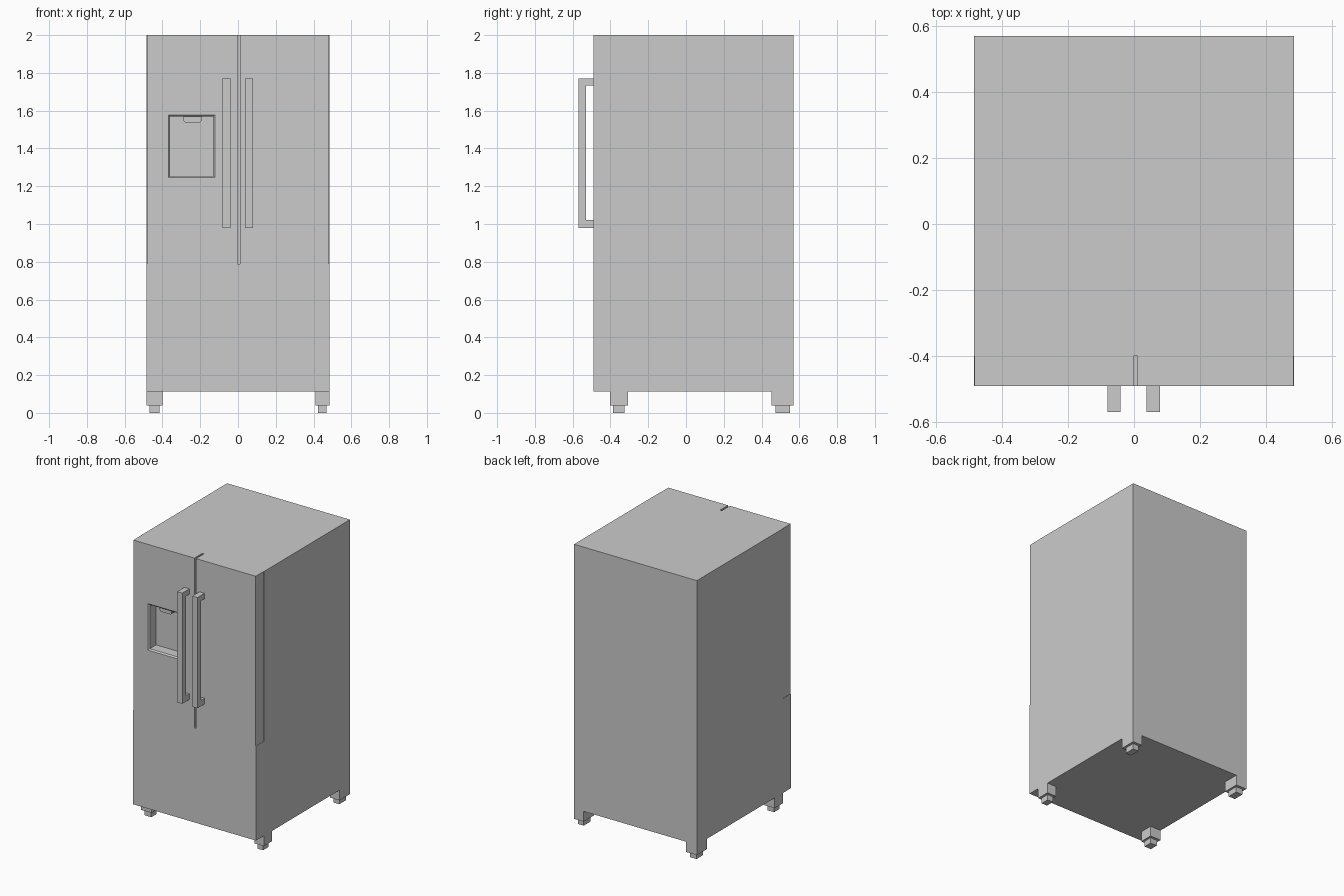
import bpy, bmesh

if "Cube" in bpy.data.objects:
    bpy.data.objects.remove(bpy.data.objects["Cube"])


def make_object(name, bm):
    bmesh.ops.recalc_face_normals(bm, faces=bm.faces)
    mesh = bpy.data.meshes.new(name)
    bm.to_mesh(mesh)
    bm.free()
    obj = bpy.data.objects.new(name, mesh)
    bpy.context.collection.objects.link(obj)
    return obj


def loft(name, sections):
    """Skin a list of matching vertex rings and cap both ends."""
    bm = bmesh.new()
    rings = [[bm.verts.new(p) for p in ring] for ring in sections]
    n = len(rings[0])
    for a, b in zip(rings, rings[1:]):
        for i in range(n):
            j = (i + 1) % n
            bm.faces.new((a[i], a[j], b[j], b[i]))
    bm.faces.new(rings[0])
    bm.faces.new(rings[-1])
    return make_object(name, bm)


def prism_x(name, profile, x0, x1):
    """Extrude a (y, z) profile along x."""
    return loft(name, [[(x, y, z) for y, z in profile] for x in (x0, x1)])


def box(name, x0, x1, y0, y1, z0, z1):
    return prism_x(name, [(y0, z0), (y1, z0), (y1, z1), (y0, z1)], x0, x1)


def rect_y(x0, x1, z0, z1, y, grow=0.0):
    """Rectangle ring facing the front at depth y."""
    return [(x0 - grow, y, z0 - grow), (x1 + grow, y, z0 - grow),
            (x1 + grow, y, z1 + grow), (x0 - grow, y, z1 + grow)]


FRONT, DOOR_BACK, REAR = -0.49, -0.40, 0.57
SIDE, BASE, SPLIT, TOP = 0.485, 0.113, 0.787, 2.0

# Cabinet with the full-depth lower section
prism_x("cabinet", [(FRONT, BASE), (REAR, BASE), (REAR, TOP), (DOOR_BACK, TOP),
                    (DOOR_BACK, SPLIT), (FRONT, SPLIT)], -SIDE, SIDE)

# Two upper doors with a narrow gap between them
left_door = box("left_door", -SIDE + 0.002, -0.002, FRONT, DOOR_BACK, SPLIT, TOP)
box("right_door", 0.011, SIDE - 0.002, FRONT, DOOR_BACK, SPLIT, TOP)

# Dispenser recess with a bevelled rim, cut into the left door
recess = (-0.36, -0.132, 1.254, 1.568)
cutter = loft("recess_cutter", [rect_y(*recess, FRONT - 0.02, 0.009),
                                rect_y(*recess, FRONT, 0.009),
                                rect_y(*recess, FRONT + 0.009),
                                rect_y(*recess, DOOR_BACK - 0.01)])
cutter.hide_render = True
mod = left_door.modifiers.new("recess", 'BOOLEAN')
mod.operation = 'DIFFERENCE'
mod.solver = 'EXACT'
mod.object = cutter
bpy.context.view_layer.objects.active = left_door
bpy.ops.object.modifier_apply(modifier=mod.name)
bpy.data.objects.remove(cutter)

# Dispenser nozzle with chamfered lower corners
nozzle = [(-0.289, 1.568), (-0.289, 1.548), (-0.279, 1.537),
          (-0.202, 1.537), (-0.193, 1.548), (-0.193, 1.568)]
loft("dispenser_nozzle", [[(x, y, z) for x, z in nozzle]
                          for y in (-0.472, DOOR_BACK - 0.01)])

# Bracket-shaped door handles
handle = [(FRONT, 0.98), (-0.57, 0.98), (-0.57, 1.77), (FRONT, 1.77),
          (FRONT, 1.732), (-0.53, 1.732), (-0.53, 1.021), (FRONT, 1.021)]
prism_x("left_handle", handle, -0.081, -0.041)
prism_x("right_handle", handle, 0.038, 0.079)

# Feet: a block flush with the cabinet side and a smaller pad below
for side, xb, xp in (("left", (-SIDE, -0.40), (-0.468, -0.415)),
                     ("right", (0.41, SIDE), (0.423, 0.468))):
    for end, yb, yp in (("front", (-0.402, -0.307), (-0.386, -0.325)),
                        ("back", (0.453, REAR), (0.474, 0.55))):
        box(f"{end}_{side}_foot_block", *xb, *yb, 0.04, BASE)
        box(f"{end}_{side}_foot_pad", *xp, *yp, 0.0, 0.04)
